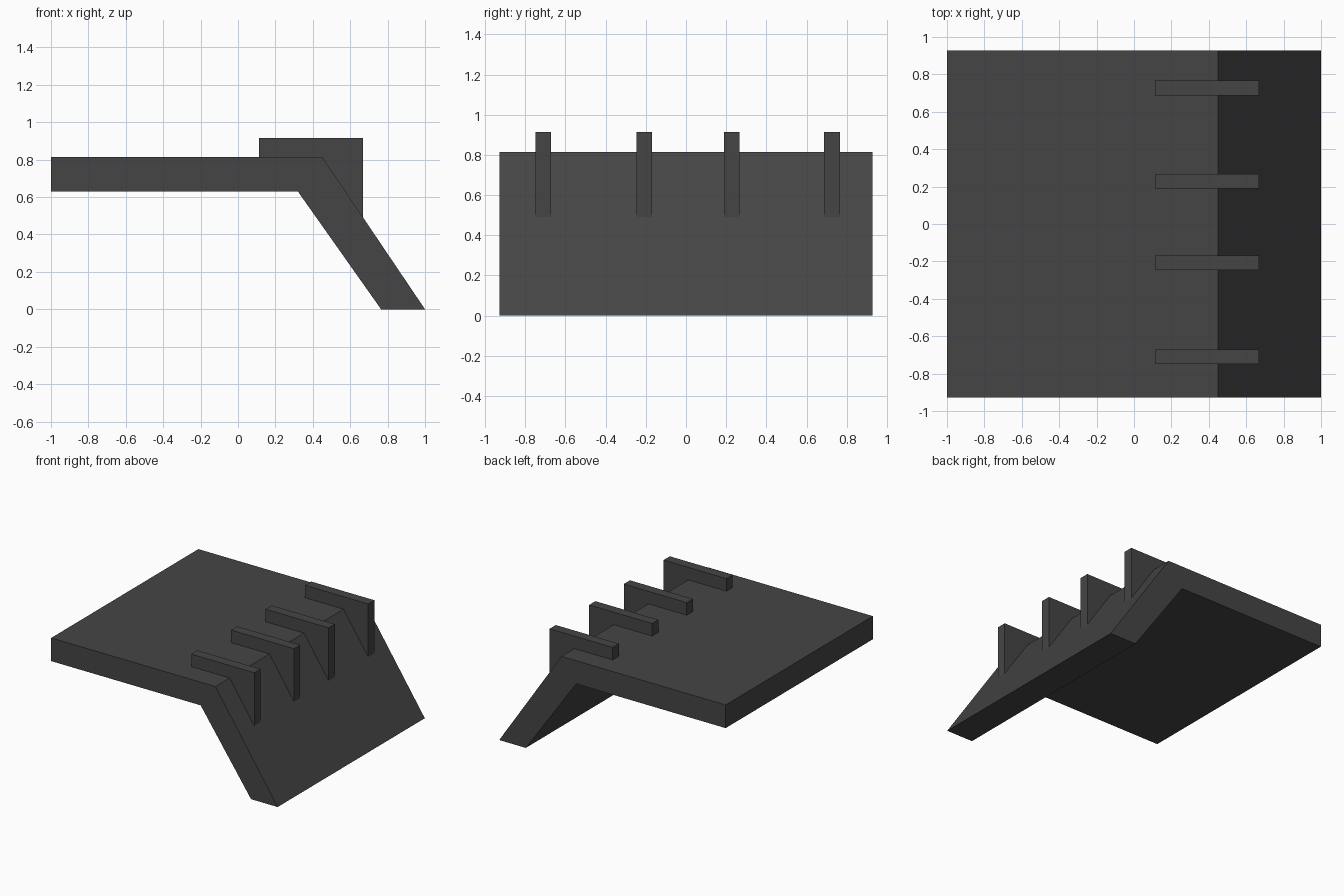
import bpy
import bmesh
from mathutils import Vector

cube = bpy.data.objects.get("Cube")
if cube:
    bpy.data.objects.remove(cube, do_unlink=True)

# Single dark material
dark_grey = bpy.data.materials.new("dark_grey")
dark_grey.use_nodes = True
colour = (0.06, 0.06, 0.06, 1)
dark_grey.diffuse_color = colour
dark_grey.node_tree.nodes["Principled BSDF"].inputs["Base Color"].default_value = colour


def extrude_profile(name, profile, y_centre, width):
    """Extrude an x-z outline along y, centred on y_centre."""
    bm = bmesh.new()
    verts = [bm.verts.new((x, y_centre - width / 2, z)) for x, z in profile]
    face = bm.faces.new(verts)
    result = bmesh.ops.extrude_face_region(bm, geom=[face])
    moved = [v for v in result["geom"] if isinstance(v, bmesh.types.BMVert)]
    bmesh.ops.translate(bm, verts=moved, vec=Vector((0, width, 0)))
    bmesh.ops.recalc_face_normals(bm, faces=bm.faces)
    mesh = bpy.data.meshes.new(name)
    bm.to_mesh(mesh)
    bm.free()
    mesh.materials.append(dark_grey)
    obj = bpy.data.objects.new(name, mesh)
    bpy.context.collection.objects.link(obj)
    return obj


# Flat deck bending down into a sloped apron
deck_profile = [(-1, 0.63), (0.32, 0.63), (0.765, 0), (1, 0),
                (0.45, 0.815), (-1, 0.815)]
extrude_profile("bent_deck", deck_profile, 0, 1.856)

# Four upright fins resting over the bend
fin_profile = [(0.112, 0.815), (0.45, 0.815), (0.668, 0.492),
               (0.668, 0.915), (0.112, 0.915)]
for i, y in enumerate((-0.71, -0.208, 0.228, 0.727)):
    extrude_profile(f"fin_{i + 1}", fin_profile, y, 0.078)
